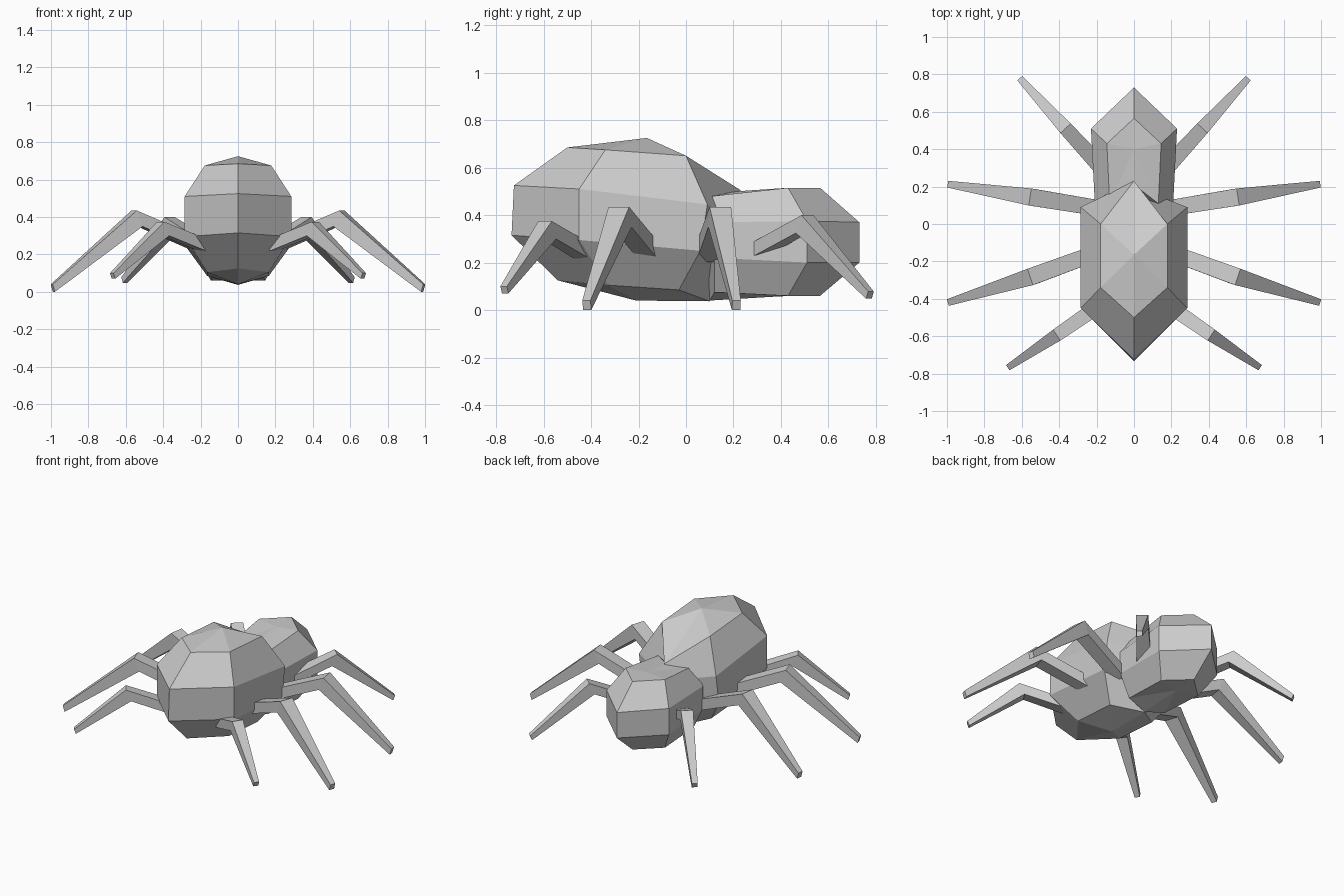
import bpy
import bmesh
from mathutils import Vector

if "Cube" in bpy.data.objects:
    bpy.data.objects.remove(bpy.data.objects["Cube"])


def finish(name, bm):
    bmesh.ops.recalc_face_normals(bm, faces=bm.faces)
    mesh = bpy.data.meshes.new(name)
    bm.to_mesh(mesh)
    bm.free()
    ob = bpy.data.objects.new(name, mesh)
    bpy.context.collection.objects.link(ob)
    return ob


def loft(bm, rings, top=None, bottom=None):
    """Bridge equal-sized rings; close the ends with a fan (apex given) or one face."""
    rows = [[bm.verts.new(p) for p in ring] for ring in rings]
    n = len(rows[0])
    for a, b in zip(rows, rows[1:]):
        for i in range(n):
            j = (i + 1) % n
            bm.faces.new((a[i], a[j], b[j], b[i]))
    for row, tip in ((rows[0], top), (rows[-1], bottom)):
        if tip is None:
            bm.faces.new(row)
        else:
            apex = bm.verts.new(tip)
            for i in range(n):
                bm.faces.new((row[i], row[(i + 1) % n], apex))


def six_sided(name, levels, top, bottom):
    """Each level: x half width, then (y, z) of back centre, back side, front side, front centre."""
    rings = []
    for xb, xf, back, bside, fside, front in levels:
        rings.append([(0, *back), (xb, *bside), (xf, *fside),
                      (0, *front), (-xf, *fside), (-xb, *bside)])
    bm = bmesh.new()
    loft(bm, rings, top, bottom)
    return finish(name, bm)


# Large abdomen
six_sided("abdomen", [
    (.178, .178, (-.50, .685), (-.34, .675), (.00, .65), (.23, .505)),
    (.285, .285, (-.725, .525), (-.45, .51), (.09, .445), (.20, .38)),
    (.285, .285, (-.735, .315), (-.45, .295), (.06, .25), (.20, .21)),
    (.165, .165, (-.54, .125), (-.33, .105), (-.03, .085), (.10, .037)),
], (0, -.165, .725), (0, -.21, .04))

# Smaller head, running back into the abdomen
six_sided("head", [
    (.13, .145, (.21, .50), (.11, .48), (.43, .515), (.565, .515)),
    (.21, .23, (.05, .37), (.12, .37), (.51, .375), (.73, .37)),
    (.21, .23, (.05, .21), (.12, .22), (.51, .20), (.73, .20)),
    (.14, .145, (.10, .04), (.12, .075), (.43, .06), (.565, .06)),
], (0, .40, .513), (0, .40, .058))


# Bent tapering legs, mirrored across the body
def leg(name, joints, widths, heights):
    pts = [Vector(p) for p in joints]
    out = (pts[2] - pts[0])
    out.z = 0
    out.normalize()
    side = Vector((-out.y, out.x, 0))
    rings = []
    for p, w, h, lean in zip(pts, widths, heights, (0, .016, .006)):
        s = side * w / 2
        u = Vector((0, 0, h / 2)) + out * lean
        rings.append([p + s + u, p - s + u, p - s - u, p + s - u])
    bm = bmesh.new()
    loft(bm, rings)
    ob = finish(name, bm)
    ob.modifiers.new("Mirror", 'MIRROR')


leg("front_legs", [(.18, .31, .255), (.355, .50, .362), (.607, .775, .063)],
    (.09, .075, .035), (.06, .075, .03))
leg("front_middle_legs", [(.19, .085, .24), (.54, .142, .392), (.99, .212, .02)],
    (.085, .092, .036), (.075, .085, .04))
leg("rear_middle_legs", [(.19, -.15, .24), (.54, -.278, .392), (.99, -.418, .02)],
    (.085, .092, .036), (.075, .085, .04))
leg("rear_legs", [(.19, -.44, .25), (.40, -.585, .337), (.67, -.765, .085)],
    (.08, .07, .033), (.065, .075, .03))
